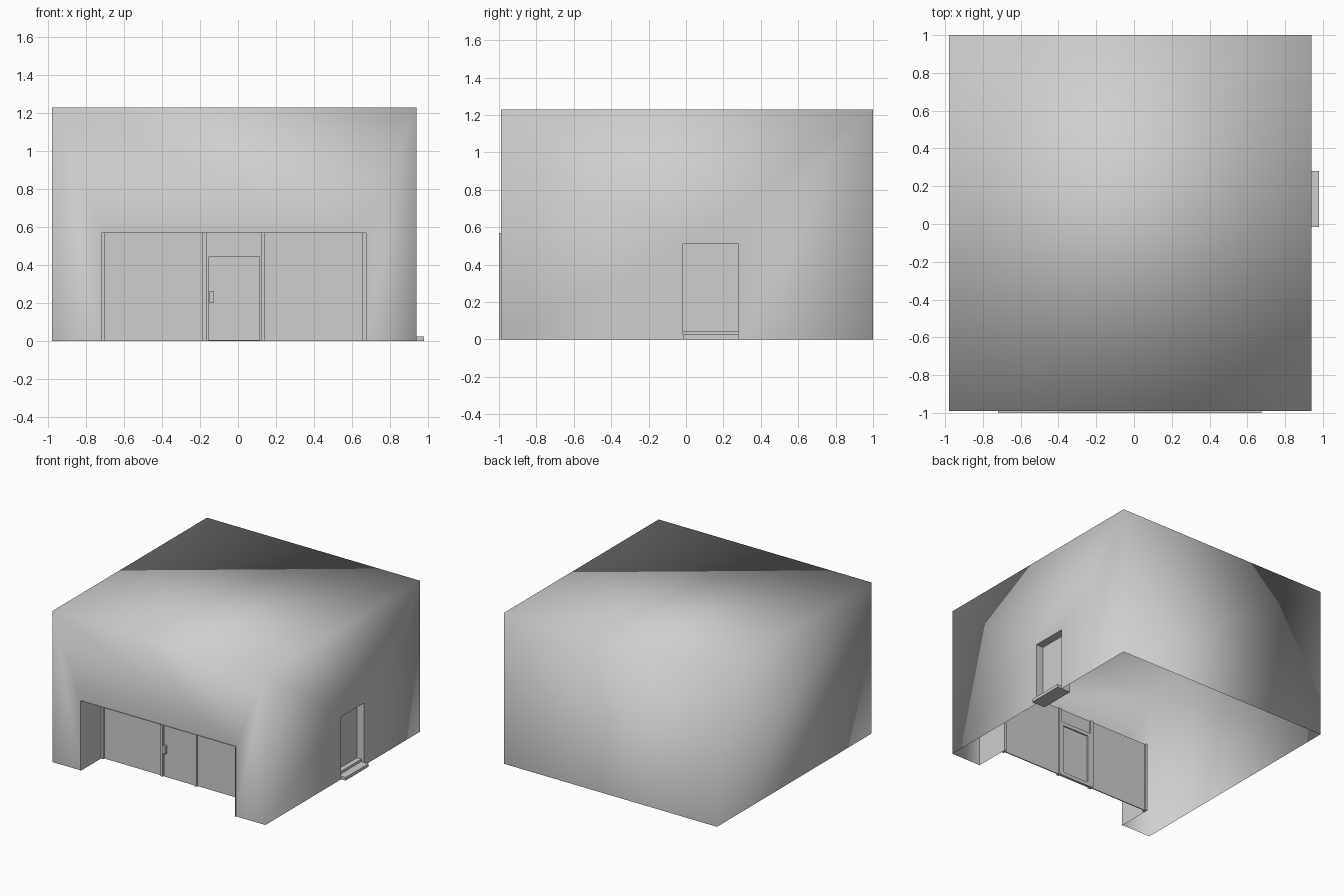
import bpy, bmesh

if "Cube" in bpy.data.objects:
    bpy.data.objects.remove(bpy.data.objects["Cube"], do_unlink=True)

GREY = (0.62, 0.62, 0.62, 1)
plaster = bpy.data.materials.new("plain_grey")
plaster.use_nodes = True
plaster.diffuse_color = GREY
plaster.node_tree.nodes["Principled BSDF"].inputs["Base Color"].default_value = GREY

# Main extents of the shell, the shop recess and the side doorway
XL, XR, YF, YB, TOP = -0.98, 0.94, -0.99, 1.0, 1.23
RL, RR, RTOP, RBACK = -0.72, 0.675, 0.57, -0.72
DF, DB, DTOP, DIN = -0.015, 0.28, 0.51, 0.875


def finish(name, bm):
    mesh = bpy.data.meshes.new(name)
    bm.to_mesh(mesh)
    bm.free()
    mesh.materials.append(plaster)
    obj = bpy.data.objects.new(name, mesh)
    bpy.context.collection.objects.link(obj)
    return obj


def sheet(name, polygons):
    """Thin open surface from polygons that share their corners."""
    bm = bmesh.new()
    seen = {}
    for poly in polygons:
        corners = []
        for p in poly:
            if p not in seen:
                seen[p] = bm.verts.new(p)
            corners.append(seen[p])
        bm.faces.new(corners)
    return bm


def box(name, x, y, z):
    bm = bmesh.new()
    bmesh.ops.create_cube(bm, size=1)
    for v in bm.verts:
        v.co = [r[0] if c < 0 else r[1] for c, r in zip(v.co, (x, y, z))]
    return finish(name, bm)


# Building shell: open underneath, with an opening in the front and the side
front = [(x, YF, z) for x, z in (
    (XL, 0), (RL, 0), (RL, RTOP), (RR, RTOP), (RR, 0), (XR, 0), (XR, TOP), (XL, TOP))]
side_front = [(XR, y, z) for y, z in ((YF, 0), (DF, 0), (DF, DTOP), (YF, TOP))]
side_back = [(XR, y, z) for y, z in ((DB, 0), (YB, 0), (YB, TOP), (DB, DTOP))]
side_top = [(XR, y, z) for y, z in ((DF, DTOP), (DB, DTOP), (YB, TOP), (YF, TOP))]
back = [(x, YB, z) for x, z in ((XR, 0), (XL, 0), (XL, TOP), (XR, TOP))]
left = [(XL, y, z) for y, z in ((YB, 0), (YF, 0), (YF, TOP), (YB, TOP))]
roof = [(x, y, TOP) for x, y in ((XL, YF), (XR, YF), (XR, YB), (XL, YB))]
shell = sheet("shell", [front, side_front, side_back, side_top, back, left, roof])
for f in shell.faces:
    f.smooth = True
# Every corner is sharp but the soft one between roof and doorway wall
for e in shell.edges:
    a, b = (v.co for v in e.verts)
    roof_side = min(a.x, b.x) > XR - 0.01 and min(a.z, b.z) > TOP - 0.01
    flat = e.is_manifold and e.calc_face_angle(0) < 0.1
    e.smooth = roof_side or flat
finish("building_shell", shell)


def liner(name, points, start, end, place):
    """Strip of faces along an open profile, lining an opening."""
    return finish(name, sheet(name, [
        [place(p, start), place(p, end), place(q, end), place(q, start)]
        for p, q in zip(points, points[1:])]))


# Reveals of the shop recess and the side doorway
liner("recess_lining", [(RL, 0), (RL, RTOP), (RR, RTOP), (RR, 0)], -1.0, RBACK,
      lambda p, d: (p[0], d, p[1]))
liner("doorway_lining", [(DB, 0), (DB, DTOP), (DF, DTOP), (DF, 0)], XR, DIN - 0.01,
      lambda p, d: (d, p[0], p[1]))

# Shop front: posts, fixed panels and transom
for name, x in (("left_end_post", (RL, -0.70)), ("left_door_post", (-0.19, -0.165)),
                ("right_door_post", (0.12, 0.14)), ("right_end_post", (0.655, RR))):
    box(name, x, (-0.735, -0.70), (0, RTOP))
box("left_shop_panel", (-0.70, -0.19), (RBACK, -0.712), (0, RTOP))
box("right_shop_panel", (0.14, 0.655), (RBACK, -0.712), (0, RTOP))
box("transom_panel", (-0.165, 0.12), (RBACK, -0.712), (0.455, RTOP))

# Shop door with a frame on its inner face and a pull handle
box("shop_door", (-0.155, 0.115), (-0.73, -0.715), (0.004, 0.447))
for name, x in (("door_stile_left", (-0.165, -0.14)), ("door_stile_right", (0.095, 0.12))):
    box(name, x, (-0.715, -0.704), (0, 0.46))
for name, z in (("door_rail_bottom", (0, 0.03)), ("door_rail_top", (0.43, 0.46))):
    box(name, (-0.14, 0.095), (-0.715, -0.704), z)
box("door_handle", (-0.15, -0.128), (-0.755, -0.73), (0.20, 0.265))

# Side doorway: panel, threshold and outer step
box("side_door", (DIN - 0.015, DIN), (DF, DB), (0.025, DTOP))
box("side_threshold", (DIN, 0.915), (DF, DB), (0.025, 0.045))
box("side_step", (DIN - 0.015, 0.98), (DF, DB), (0, 0.025))
